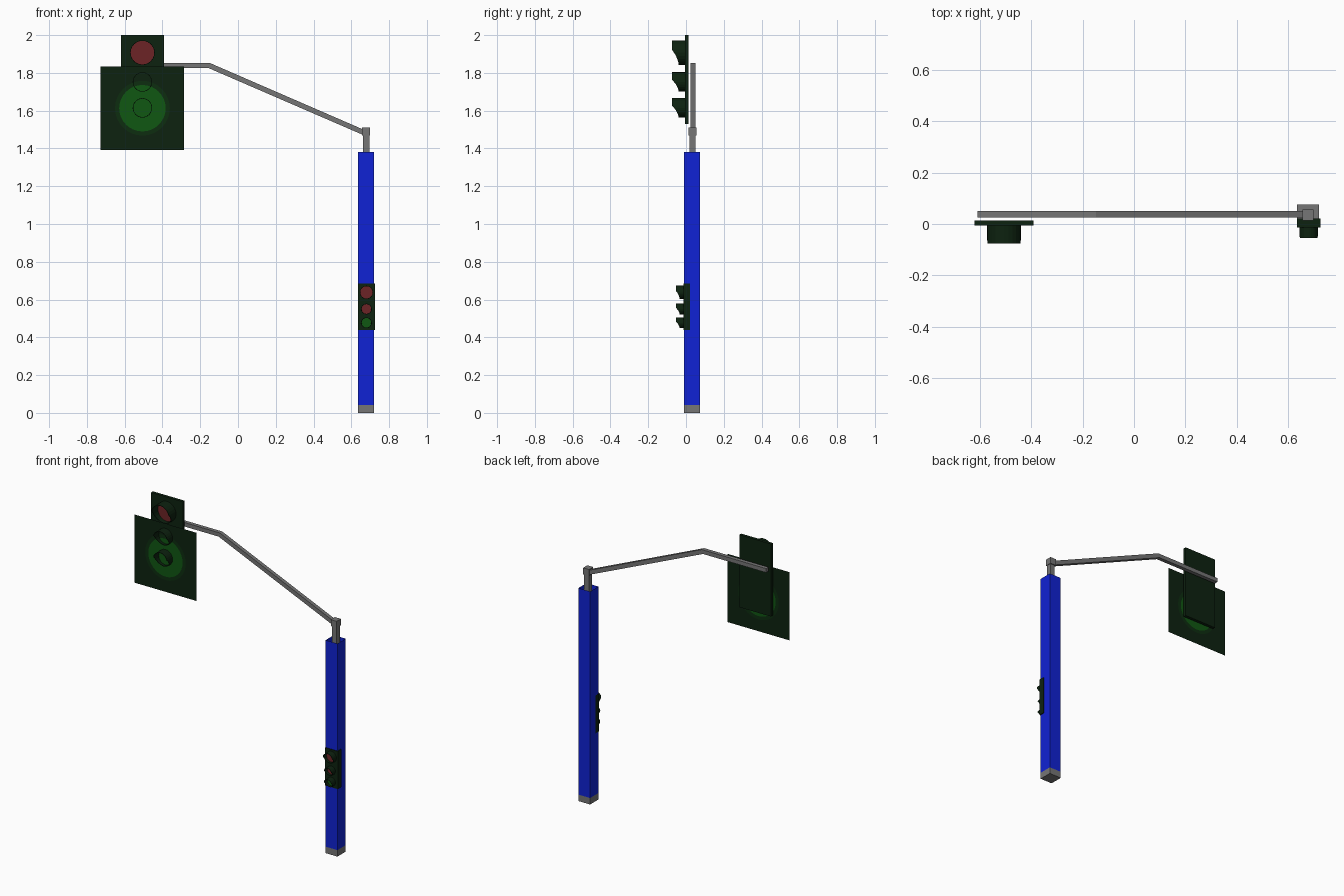
import bpy, bmesh, math

if "Cube" in bpy.data.objects:
    bpy.data.objects.remove(bpy.data.objects["Cube"])


def material(name, rgb):
    m = bpy.data.materials.new(name)
    m.diffuse_color = (*rgb, 1)
    m.use_nodes = True
    m.node_tree.nodes["Principled BSDF"].inputs["Base Color"].default_value = m.diffuse_color
    return m


BLUE = material("pole blue", (0.005, 0.016, 0.66))
GREY = material("metal grey", (0.18, 0.18, 0.18))
DARK = material("housing dark green", (0.004, 0.016, 0.005))
RED = material("lens red", (0.15, 0.017, 0.019))
GREEN = material("lens green", (0.005, 0.095, 0.006))
HALO = material("halo green", (0.004, 0.027, 0.005))


def finish(name, bm, mats):
    me = bpy.data.meshes.new(name)
    bm.to_mesh(me)
    bm.free()
    for m in mats:
        me.materials.append(m)
    ob = bpy.data.objects.new(name, me)
    bpy.context.collection.objects.link(ob)
    return ob


def box(name, lo, hi, mat, open_top=False):
    bm = bmesh.new()
    bmesh.ops.create_cube(bm, size=1)
    for v in bm.verts:
        v.co = [(a + b) / 2 + c * (b - a) for a, b, c in zip(lo, hi, v.co)]
    if open_top:
        bm.normal_update()
        top = [f for f in bm.faces if f.normal.z > 0.9]
        bmesh.ops.delete(bm, geom=top, context='FACES')
    return finish(name, bm, [mat])


def ring(bm, x, y, z, r, n):
    return [bm.verts.new((x + r * math.cos(k * math.tau / n), y,
                          z + r * math.sin(k * math.tau / n))) for k in range(n)]


def lens(name, x, y, z, r, mat):
    bm = bmesh.new()
    bm.faces.new(ring(bm, x, y, z, r, 24))
    return finish(name, bm, [mat])


def visor(name, x, y, z, r, length):
    # tube whose lower half is cut back in a curve
    n = 24
    bm = bmesh.new()
    back, front = ring(bm, x, y, z, r, n), ring(bm, x, y, z, r, n)
    for v in front:
        t = min(0, (v.co.z - z) / r - 0.1)
        v.co.y -= length * (1 - 0.52 * math.sqrt(min(1, -t)))
    for k in range(n):
        j = (k + 1) % n
        bm.faces.new((back[k], back[j], front[j], front[k]))
    bmesh.ops.recalc_face_normals(bm, faces=bm.faces)
    ob = finish(name, bm, [DARK])
    mod = ob.modifiers.new("wall", 'SOLIDIFY')
    mod.thickness = 0.003
    mod.offset = 0
    return ob


def signal(prefix, x, y_front, y_back, half_w, z0, z1, lamps, length):
    box(prefix + "_housing", (x - half_w, y_front, z0), (x + half_w, y_back, z1), DARK)
    for label, z, r, mat in lamps:
        lens(f"{prefix}_{label}_lens", x, y_front - 0.003, z, r, mat)
        visor(f"{prefix}_{label}_visor", x, y_front, z, r, length)


# Pole, base and top post
box("pole_base", (0.635, -0.01, 0), (0.72, 0.075, 0.042), GREY)
box("pole", (0.635, -0.01, 0.042), (0.72, 0.075, 1.38), BLUE, open_top=True).data.polygons
pole = bpy.data.objects["pole"].data
bm = bmesh.new()
bm.from_mesh(pole)
bm.normal_update()
bmesh.ops.delete(bm, geom=[f for f in bm.faces if f.normal.z < -0.9], context='FACES')
bm.to_mesh(pole)
bm.free()
box("top_post", (0.661, 0.018, 0.04), (0.695, 0.05, 1.48), GREY)
box("post_cap", (0.656, 0.013, 1.468), (0.698, 0.056, 1.51), GREY)

# Bent arm, a side profile extruded in depth
profile = [(-0.61, 1.826), (-0.157, 1.826), (0.67, 1.468), (0.68, 1.493),
           (-0.148, 1.852), (-0.61, 1.852)]
bm = bmesh.new()
face = bm.faces.new([bm.verts.new((x, 0.025, z)) for x, z in profile])
ext = bmesh.ops.extrude_face_region(bm, geom=[face])
for v in ext["geom"]:
    if isinstance(v, bmesh.types.BMVert):
        v.co.y += 0.025
bmesh.ops.recalc_face_normals(bm, faces=bm.faces)
finish("arm", bm, [GREY])

# Large signal on the arm and small signal on the pole
signal("large_signal", -0.506, -0.005, 0.014, 0.114, 1.53, 2.0,
       [("top", 1.907, 0.064, RED), ("middle", 1.752, 0.05, RED),
        ("bottom", 1.615, 0.05, GREEN)], 0.07)
signal("small_signal", 0.68, -0.014, 0.021, 0.046, 0.44, 0.685,
       [("top", 0.638, 0.034, RED), ("middle", 0.55, 0.027, RED),
        ("bottom", 0.477, 0.027, GREEN)], 0.04)

# Square glow sheet: bright disc, halo ring, dark surround
bm = bmesh.new()
cx, cy, cz, n = -0.506, -0.02, 1.613, 32
rings = [ring(bm, cx, cy, cz, r, n) for r in (0.123, 0.145, 0.221)]
for v in rings[2]:
    dx, dz = v.co.x - cx, v.co.z - cz
    s = 0.221 / max(abs(dx), abs(dz))
    v.co.x, v.co.z = cx + dx * s, cz + dz * s
bm.faces.new(rings[0])
for i in (0, 1):
    for k in range(n):
        j = (k + 1) % n
        f = bm.faces.new((rings[i][k], rings[i + 1][k], rings[i + 1][j], rings[i][j]))
        f.material_index = i + 1
finish("glow_sheet", bm, [GREEN, HALO, DARK])
